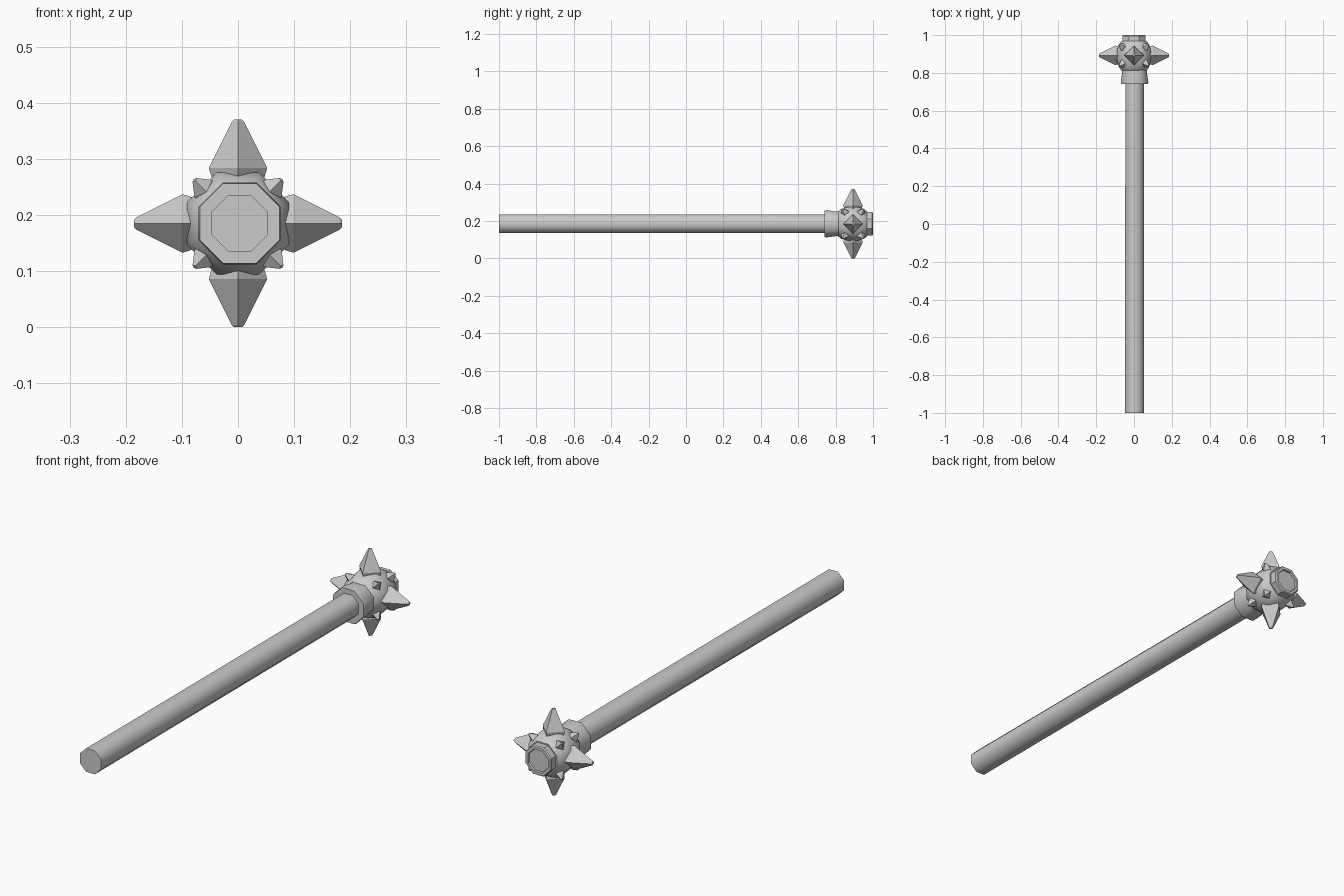
import bpy, bmesh, math
from mathutils import Vector, Matrix

if "Cube" in bpy.data.objects:
    bpy.data.objects.remove(bpy.data.objects["Cube"])

AXIS_Z = 0.185
HEAD = Vector((0, 0.893, AXIS_Z))


def finish(bm, name, angle):
    bmesh.ops.recalc_face_normals(bm, faces=bm.faces)
    me = bpy.data.meshes.new(name)
    bm.to_mesh(me)
    bm.free()
    ob = bpy.data.objects.new(name, me)
    bpy.context.collection.objects.link(ob)
    if angle:
        bpy.ops.object.select_all(action='DESELECT')
        ob.select_set(True)
        bpy.context.view_layer.objects.active = ob
        bpy.ops.object.shade_smooth_by_angle(angle=math.radians(angle))
    return ob


def loft(profile, sides, phase, matrix):
    """Stack regular rings (height, radius) along local z and cap both ends."""
    bm = bmesh.new()
    rings = []
    for h, r in profile:
        ring = []
        for i in range(sides):
            a = phase + 2 * math.pi * i / sides
            ring.append(bm.verts.new(matrix @ Vector((r * math.cos(a), r * math.sin(a), h))))
        rings.append(ring)
    for lo, hi in zip(rings, rings[1:]):
        for i in range(sides):
            j = (i + 1) % sides
            bm.faces.new((lo[i], lo[j], hi[j], hi[i]))
    bm.faces.new(rings[0][::-1])
    bm.faces.new(rings[-1])
    return bm


def octagon_part(name, profile, x=0.0, angle=50):
    """Eight-sided part along y; profile is (y, flat-side radius)."""
    m = Matrix.Translation((x, 0, AXIS_Z)) @ Matrix.Rotation(-math.pi / 2, 4, 'X')
    k = 1 / math.cos(math.pi / 8)
    return finish(loft([(y, r * k) for y, r in profile], 8, math.pi / 8, m), name, angle)


def spike(name, direction, profile):
    """Four-sided spike growing out of the head along a direction."""
    d = Vector(direction).normalized()
    side = Vector((0, 1, 0))
    side = (side - d * side.dot(d)).normalized()
    m = Matrix((side, d.cross(side), d)).transposed().to_4x4()
    return finish(loft(profile, 4, 0, Matrix.Translation(HEAD) @ m), name, 0)


# Shaft, collar and head
octagon_part("shaft", [(-1.0, 0.05), (0.78, 0.049)], x=0.003)
octagon_part("collar", [(0.74, 0.071), (0.752, 0.073), (0.80, 0.066), (0.83, 0.066)], x=0.003)
octagon_part("head", [(0.812, 0.066), (0.83, 0.08), (0.87, 0.091), (0.915, 0.091),
                      (0.95, 0.08), (0.968, 0.067)])
octagon_part("end_cap", [(0.955, 0.062), (0.995, 0.062), (1.0, 0.058), (1.0, 0.047),
                         (0.992, 0.045)], angle=30)

# Four large spikes around the head
for i in range(4):
    a = i * math.pi / 2
    spike(f"large_spike_{i + 1}", (math.cos(a), 0, math.sin(a)),
          [(0.075, 0.044), (0.088, 0.049), (0.099, 0.052), (0.181, 0.011), (0.185, 0.007)])

# Eight small spikes on the diagonals
n = 0
for sx in (-1, 1):
    for sy in (-1, 1):
        for sz in (-1, 1):
            n += 1
            spike(f"small_spike_{n}", (0.08 * sx, 0.058 * sy, 0.08 * sz),
                  [(0.08, 0.024), (0.1, 0.021), (0.123, 0.005)])
